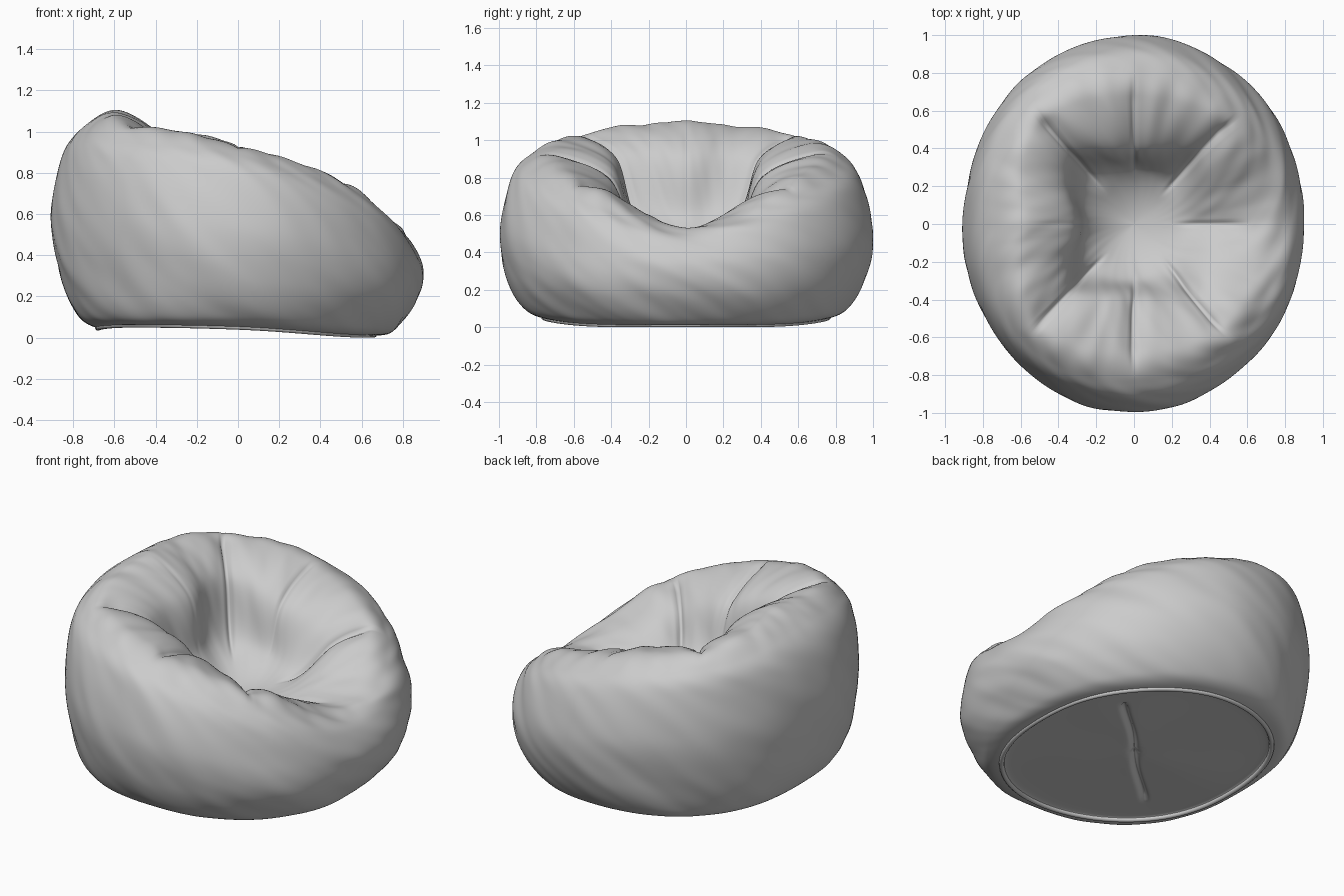
import bpy, bmesh
from math import sin, cos, pi, exp, sqrt
from mathutils import Vector, noise

if "Cube" in bpy.data.objects:
    bpy.data.objects.remove(bpy.data.objects["Cube"])

NT, SUB = 288, 13

# Half cross-sections (radius, height) from base edge, up the side, over the rim, into the seat
# one for every 45 degrees from the low front lip (+x) to the tall back (-x)
SECTIONS = [
    [(.66, .010), (.76, .035), (.87, .18), (.90, .33), (.845, .46), (.77, .515), (.65, .53), (.45, .52), (.25, .46)],
    [(.72, .015), (.82, .055), (.92, .21), (.945, .39), (.90, .58), (.83, .68), (.71, .755), (.50, .69), (.27, .49)],
    [(.76, .050), (.87, .10), (.96, .28), (1.0, .52), (.94, .77), (.85, .88), (.68, .93), (.42, .81), (.29, .53)],
    [(.75, .060), (.85, .10), (.92, .30), (.95, .57), (.92, .83), (.86, .96), (.72, 1.04), (.47, .92), (.31, .58)],
    [(.68, .045), (.78, .11), (.87, .32), (.905, .60), (.86, .86), (.76, 1.02), (.57, 1.10), (.355, .92), (.265, .58)],
]
NP = len(SECTIONS[0])


def spline(a, b, c, d, t):
    return 0.5 * (2 * b + (c - a) * t + (2 * a - 5 * b + 4 * c - d) * t * t
                  + (3 * b - a - 3 * c + d) * t ** 3)


def section(theta):
    """Cross-section blended smoothly around the bag."""
    k = theta / (pi / 4)
    i, t = int(k), k - int(k)
    key = [SECTIONS[4 - abs(4 - (i + o) % 8)] for o in (-1, 0, 1, 2)]
    return [Vector((spline(*(s[j][0] for s in key), t), spline(*(s[j][1] for s in key), t)))
            for j in range(NP)]


def smooth(lo, hi, x):
    t = max(0, min(1, (x - lo) / (hi - lo)))
    return t * t * (3 - 2 * t)


# Fabric shell: rings of points along each cross-section
bm = bmesh.new()
cols, info = [], {}
for n in range(NT):
    th = 2 * pi * n / NT
    p = section(th)
    base = Vector((p[0].x * .93, p[0].y + .012))
    pts = [Vector((0, .05)), base.lerp(Vector((0, .05)), .5), base] + p + [Vector((0, .42))]
    ext = [Vector((-pts[1].x, pts[1].y))] + pts + [Vector((-pts[-2].x, pts[-2].y))]
    col = []
    for s in range(len(pts) - 1):
        for m in range(SUB):
            q = spline(*ext[s:s + 4], m / SUB)
            v = bm.verts.new((q.x * cos(th), q.x * sin(th), q.y))
            info[v] = (th, s + m / SUB, q.x)
            col.append(v)
    v = bm.verts.new((0, 0, .42))
    info[v] = (th, len(pts) - 1, 0)
    cols.append(col + [v])
for n in range(NT):
    a, b = cols[n], cols[(n + 1) % NT]
    for j in range(len(a) - 1):
        bm.faces.new((a[j], b[j], b[j + 1], a[j + 1]))
bm.normal_update()

# Stitched creases (angle in degrees, depth, inner radius, outer radius) and cloth wrinkles
CREASES = [(0, .024, .32, .58), (46, .045, .34, .76), (90, .025, .40, .76), (131, .05, .36, .78),
           (180, .006, .34, .56), (227, .045, .34, .76), (270, .035, .40, .76), (310, .045, .36, .76)]
moves = {}
for v, (th, s, r) in info.items():
    co = v.co
    d = 0
    if s > 7.5:
        for deg, depth, r0, r1 in CREASES:
            c = deg * pi / 180
            along = co.x * cos(c) + co.y * sin(c)
            off = abs(-co.x * sin(c) + co.y * cos(c))
            if along > 0:
                w = smooth(r0 - .14, r0 + .05, along) * (1 - smooth(r1 - .12, r1 + .06, along))
                d -= depth * w * (.6 * exp(-(off / .013) ** 2) + .7 * exp(-(off / .06) ** 2))
        # padded bulges of the inner wall between the diagonal creases
        bulge = .5 - .5 * cos(4 * (th - pi / 4))
        d += .042 * bulge * exp(-((s - 10.3) / .8) ** 2) * (.6 - .4 * cos(th))
    # slanting folds of the cover, strongest low on the front lip
    up = smooth(3.2, 4.5, s)
    tw = th + .25 * s
    ridge = Vector((cos(tw) * 2.6, sin(tw) * 2.6, co.z * 1.3 + s * .15))
    calm = smooth(.08, .5, r)
    d += up * calm * (.011 * noise.noise(ridge) + .006 * noise.noise(ridge * 2.3))
    # puckers around the rim
    rim = exp(-((s - 9) / .9) ** 2)
    d += .010 * rim * noise.noise(Vector((cos(th) * 7, sin(th) * 7, s * .5)))
    mv = v.normal * d if r > .01 else Vector((0, 0, 0))
    if s < 2.2:
        # closure slit under the base
        off, along = (co.x - co.y) / sqrt(2), (co.x + co.y) / sqrt(2)
        off += .008 * sin(along * 9)
        mv.z += .03 * exp(-(off / .016) ** 2) * (1 - smooth(.5, .58, abs(along)))
    moves[v] = mv
for v, mv in moves.items():
    v.co += mv
    v.co.z = max(v.co.z, 0)
bmesh.ops.remove_doubles(bm, verts=bm.verts, dist=.0005)
bmesh.ops.recalc_face_normals(bm, faces=bm.faces)
for f in bm.faces:
    f.smooth = True
mesh = bpy.data.meshes.new("bean_bag_body")
bm.to_mesh(mesh)
bm.free()
bpy.context.collection.objects.link(bpy.data.objects.new("bean_bag_body", mesh))

# Rolled seam around the base panel
cu = bpy.data.curves.new("base_seam", 'CURVE')
cu.dimensions = '3D'
cu.bevel_depth = .014
cu.bevel_resolution = 3
sp = cu.splines.new('POLY')
sp.points.add(95)
for n, pt in enumerate(sp.points):
    th = 2 * pi * n / 96
    q = section(th)[0]
    pt.co = (q.x * cos(th), q.x * sin(th), max(q.y + .002, .014), 1)
sp.use_cyclic_u = True
sp.use_smooth = True
bpy.context.collection.objects.link(bpy.data.objects.new("base_seam", cu))
